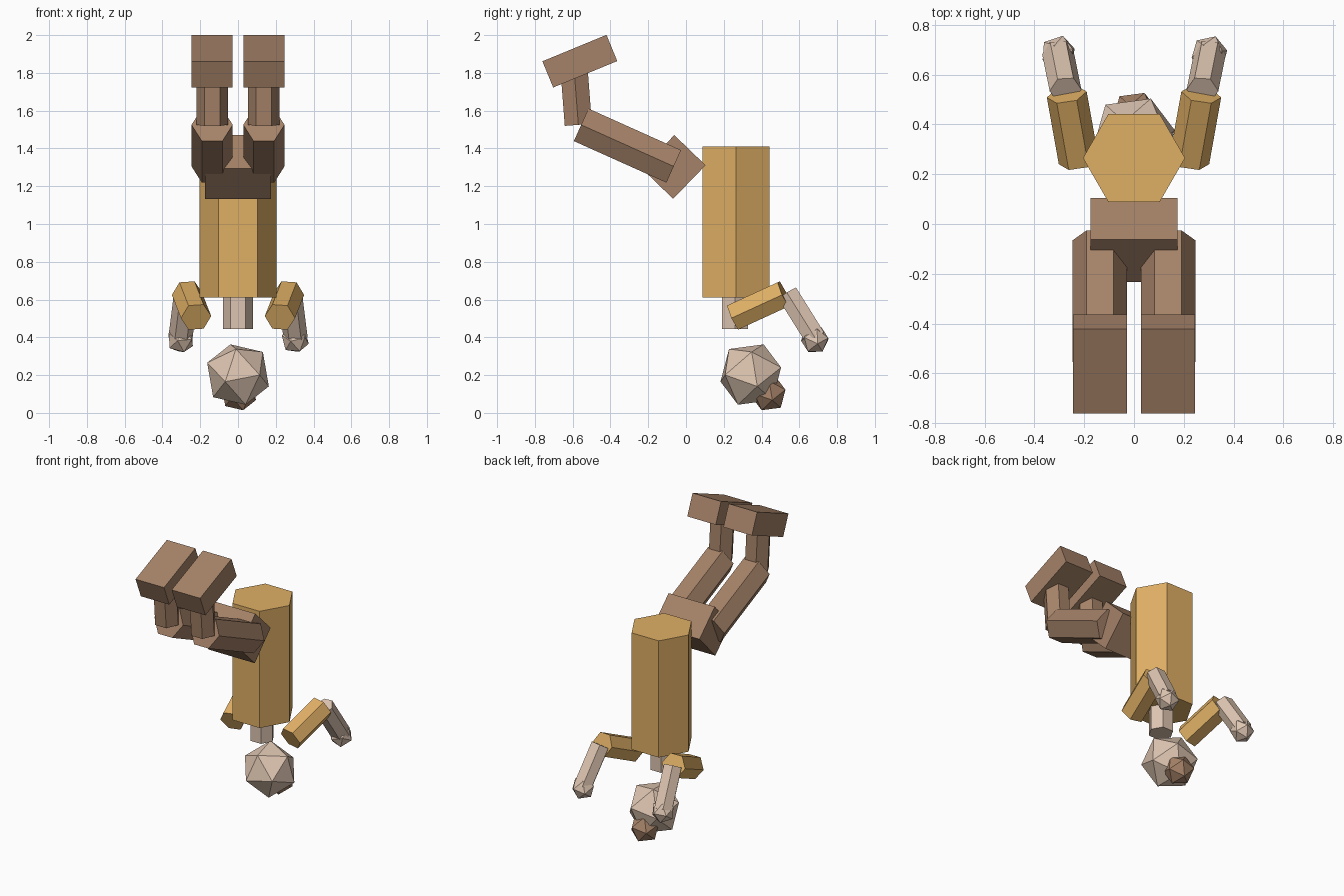
import bpy
import bmesh
import math
from mathutils import Matrix, Vector

cube = bpy.data.objects.get("Cube")
if cube:
    bpy.data.objects.remove(cube, do_unlink=True)


def material(name, rgb):
    mat = bpy.data.materials.new(name)
    mat.use_nodes = True
    color = (*rgb, 1)
    mat.diffuse_color = color
    mat.node_tree.nodes["Principled BSDF"].inputs["Base Color"].default_value = color
    return mat


BROWN = material("brown", (0.376, 0.223, 0.138))
GOLD = material("golden tan", (0.74, 0.43, 0.13))
SKIN = material("pale skin", (0.73, 0.56, 0.44))


def frame(main, side):
    """Rotation whose columns are main, side made square to it, and their cross."""
    a = Vector(main).normalized()
    b = Vector(side)
    b = (b - a * b.dot(a)).normalized()
    return Matrix((a, b, a.cross(b))).transposed()


def finish(name, bm, mat):
    bmesh.ops.recalc_face_normals(bm, faces=bm.faces)
    mesh = bpy.data.meshes.new(name)
    bm.to_mesh(mesh)
    bm.free()
    mesh.materials.append(mat)
    obj = bpy.data.objects.new(name, mesh)
    bpy.context.collection.objects.link(obj)
    return obj


def hex_prism(name, start, end, radius, mat):
    """Six-sided limb between two points, with corners towards the sides."""
    start, end = Vector(start), Vector(end)
    bm = bmesh.new()
    bmesh.ops.create_cone(bm, cap_ends=True, segments=6, radius1=radius,
                          radius2=radius, depth=(end - start).length)
    turn = frame(end - start, (1, 0, 0)) @ frame((0, 0, 1), (0, 1, 0)).transposed()
    bm.transform(Matrix.Translation((start + end) / 2) @ turn.to_4x4())
    return finish(name, bm, mat)


def box(name, center, size, angle, mat):
    """Box tilted about the x axis."""
    bm = bmesh.new()
    bmesh.ops.create_cube(bm, size=1)
    bm.transform(Matrix.Translation(center)
                 @ Matrix.Rotation(math.radians(angle), 4, "X")
                 @ Matrix.Diagonal((*size, 1)))
    return finish(name, bm, mat)


def ball(name, center, radius, mat, pole=(-0.04, 0.068, 0.16),
         neighbour=(-0.163, -0.034, 0.063)):
    """Twenty-sided ball with one corner at the pole, the next towards neighbour."""
    bm = bmesh.new()
    bmesh.ops.create_icosphere(bm, subdivisions=1, radius=radius)
    top = max(bm.verts, key=lambda v: v.co.z)
    beside = top.link_edges[0].other_vert(top)
    turn = frame(pole, neighbour) @ frame(top.co, beside.co).transposed()
    bm.transform(Matrix.Translation(center) @ turn.to_4x4())
    return finish(name, bm, mat)


# Torso, neck and hips
hex_prism("torso", (0, 0.265, 0.61), (0, 0.265, 1.41), 0.205, GOLD)
hex_prism("neck", (0, 0.26, 0.445), (0, 0.26, 0.68), 0.08, SKIN)
box("pelvis", (0, -0.065, 1.302), (0.35, 0.247, 0.23), 46, BROWN)

# Head and hair bun
ball("head", (0, 0.343, 0.203), 0.178, SKIN)
ball("hair_bun", (0.005, 0.438, 0.102), 0.098, BROWN)

# Paired limbs
for side, s in (("left", 1), ("right", -1)):
    hip = s * 0.137
    hex_prism(side + "_thigh", (hip, -0.065, 1.305), (hip, -0.555, 1.525), 0.109, BROWN)
    hex_prism(side + "_shin", (hip, -0.57, 1.525), (hip, -0.595, 1.85), 0.083, BROWN)
    box(side + "_foot", (hip, -0.562, 1.862), (0.216, 0.367, 0.15), 22.4, BROWN)

    elbow = (s * 0.27, 0.52, 0.63)
    hex_prism(side + "_upper_arm", (s * 0.222, 0.252, 0.507), elbow, 0.081, GOLD)
    hex_prism(side + "_forearm", (s * 0.275, 0.537, 0.632),
              (s * 0.305, 0.685, 0.395), 0.064, SKIN)
    ball(side + "_hand", (s * 0.303, 0.682, 0.388), 0.076, SKIN,
         pole=(s * 0.03, 0.15, -0.23), neighbour=(1, 0, 0))
